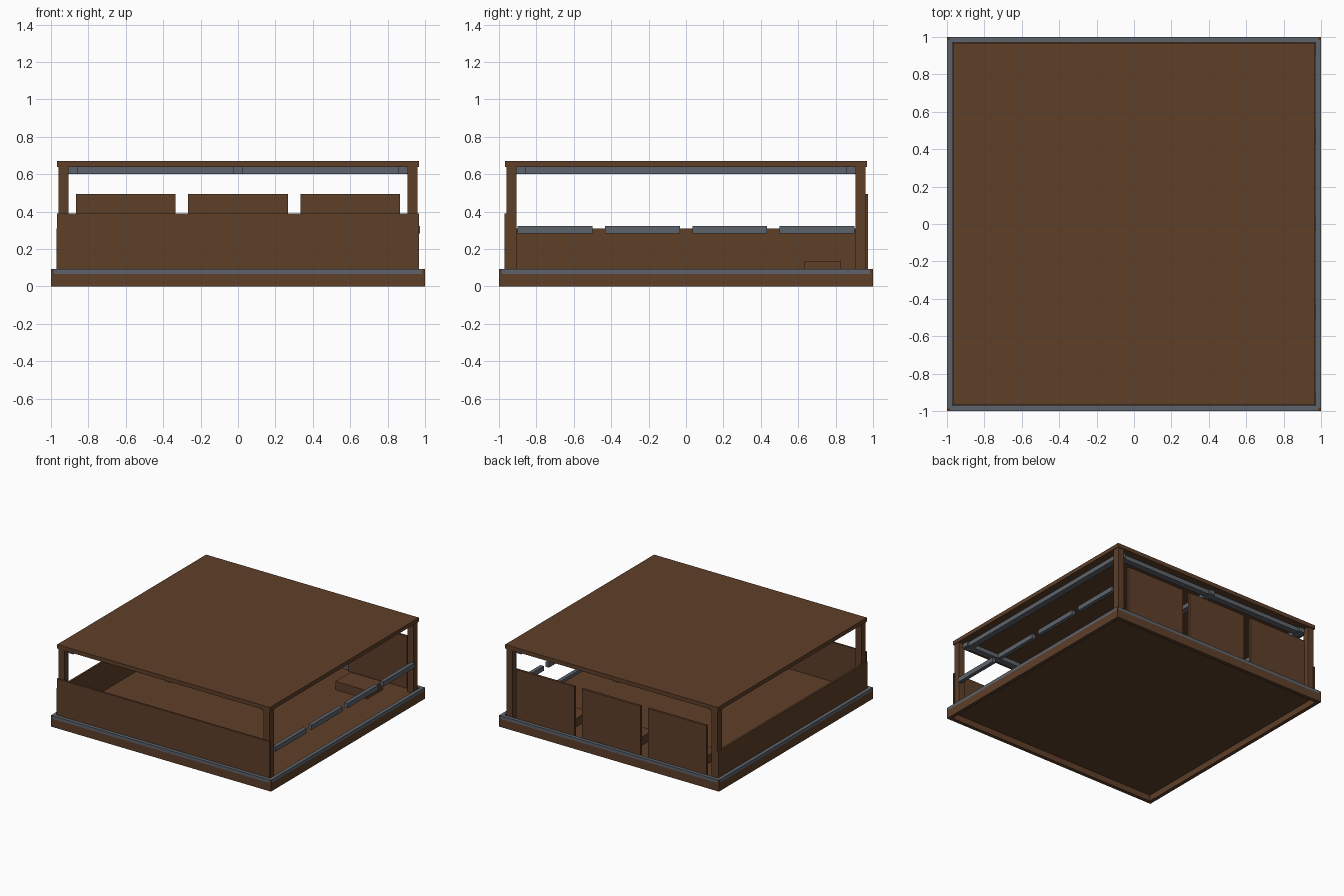
import bpy

if "Cube" in bpy.data.objects:
    bpy.data.objects.remove(bpy.data.objects["Cube"], do_unlink=True)


def make_material(name, color):
    m = bpy.data.materials.new(name)
    m.use_nodes = True
    m.diffuse_color = color
    bsdf = next(n for n in m.node_tree.nodes if n.type == "BSDF_PRINCIPLED")
    bsdf.inputs["Base Color"].default_value = color
    bsdf.inputs["Roughness"].default_value = 0.8
    return m


wood = make_material("dark brown wood", (0.113, 0.050, 0.022, 1))
metal = make_material("slate grey metal", (0.109, 0.127, 0.150, 1))


def box(name, xs, ys, zs, mat):
    """Box spanning the given x, y and z ranges."""
    ranges = (xs, ys, zs)
    bpy.ops.mesh.primitive_cube_add(size=1, location=[(a + b) / 2 for a, b in ranges])
    ob = bpy.context.object
    ob.name = name
    ob.scale = [b - a for a, b in ranges]
    bpy.ops.object.transform_apply(location=False, rotation=False, scale=True)
    ob.data.materials.append(mat)
    return ob


def span(center, half):
    return (center - half, center + half)


FLOOR, TRIM, ROOF = 0.067, 0.092, 0.637

# Thin floor inside a skirting frame, and the roof slab
box("floor", (-0.97, 0.97), (-0.97, 0.97), (0.05, FLOOR), wood)
box("roof_slab", (-0.967, 0.967), (-0.967, 0.967), (ROOF, 0.67), wood)

# Per side: skirt, trim on top of it, corner posts and ceiling beams
for s, x_side, y_side in ((-1, "right", "front"), (1, "left", "back")):
    outer = span(s * 0.985, 0.015)
    box(y_side + "_skirt", (-1, 1), outer, (0, FLOOR), wood)
    box(x_side + "_skirt", outer, (-0.97, 0.97), (0, FLOOR), wood)
    box(y_side + "_trim", (-0.985, 0.985), outer, (FLOOR, TRIM), metal)
    box(x_side + "_trim", outer, (-0.985, 0.985), (FLOOR, TRIM), metal)
    for t, y_name in ((-1, "front"), (1, "back")):
        box(f"{y_name}_{x_side}_corner_cap", span(s * 0.9925, 0.0075),
            span(t * 0.9925, 0.0075), (FLOOR, TRIM), wood)
        box(f"{y_name}_{x_side}_post", span(s * 0.933, 0.028),
            span(t * 0.933, 0.028), (FLOOR, ROOF), wood)
    box(y_side + "_ceiling_beam", (-0.92, 0.92), span(s * 0.88, 0.025),
        (0.602, ROOF), metal)

# Beams running front to back
for name, x in (("right", -0.88), ("middle", 0), ("left", 0.88)):
    box(name + "_ceiling_beam", span(x, 0.025), (-0.92, 0.92), (0.601, ROOF), metal)

# Solid low walls
box("front_wall", (-0.967, 0.967), (-0.971, -0.955), (FLOOR, 0.39), wood)
box("right_wall", (-0.971, -0.955), (-0.967, 0.965), (FLOOR, 0.31), wood)

# Back panels with a low step behind each one
for i, x in enumerate((-0.6, 0, 0.6)):
    box(f"back_panel_{i + 1}", span(x, 0.267), (0.953, 0.972), (FLOOR, 0.495), wood)
    box(f"floor_step_{i + 1}", span(x * 0.98, 0.145), span(0.73, 0.1),
        (FLOOR, 0.135), wood)

# Broken handrail along the open side
for i in range(4):
    box(f"side_rail_{i + 1}", (0.942, 0.973), span(-0.7 + i * 0.467, 0.2),
        (0.283, 0.322), metal)
